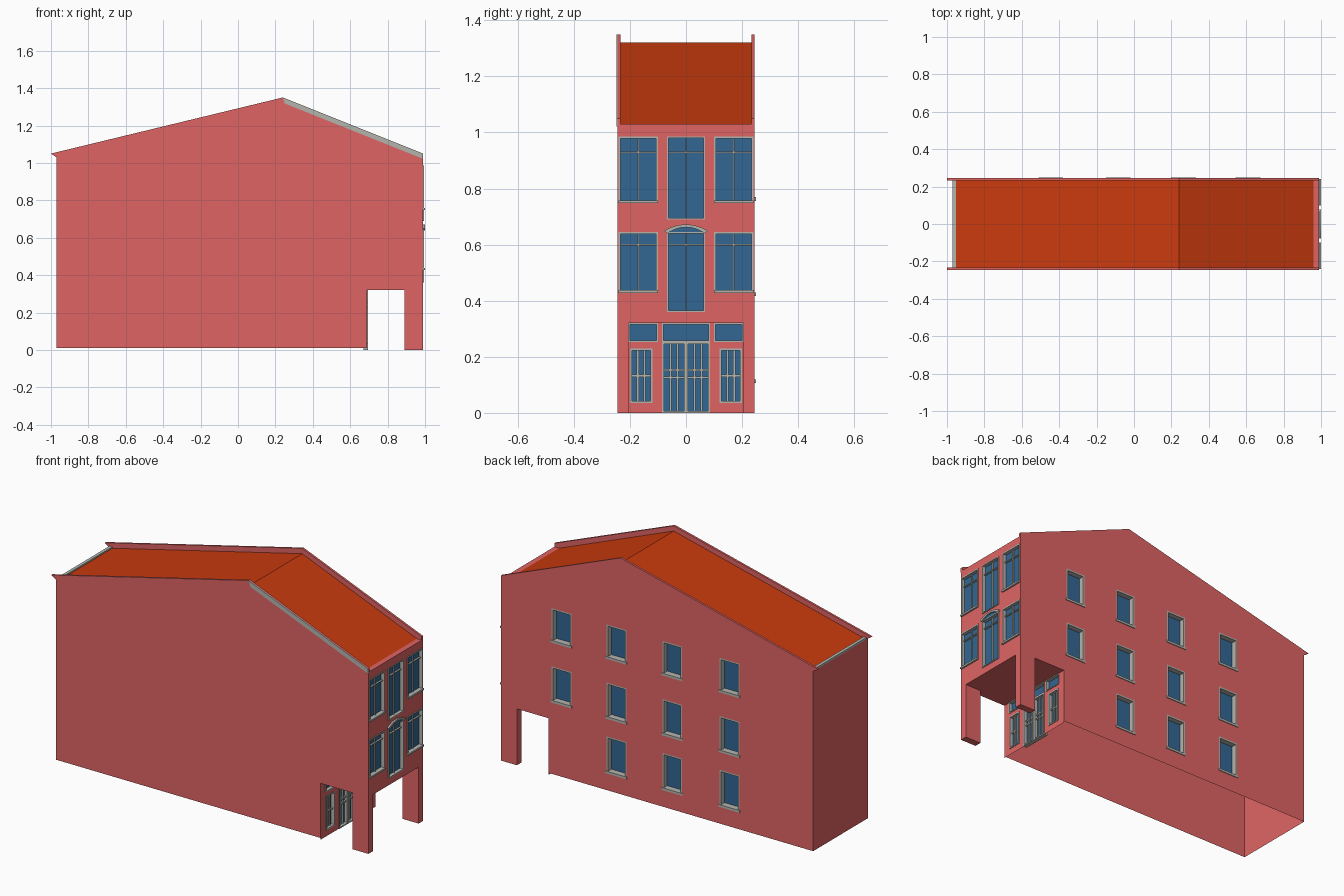
import bpy, bmesh
from mathutils import Vector

if "Cube" in bpy.data.objects:
    bpy.data.objects.remove(bpy.data.objects["Cube"])

Z = Vector((0, 0, 1))
EAST, WEST = Vector((1, 0, 0)), Vector((-1, 0, 0))
NORTH, SOUTH = Vector((0, 1, 0)), Vector((0, -1, 0))
HY = 0.245                      # half width of the house
XF, XB, XD = 0.99, -0.97, 0.69  # street front, rear wall, recessed door wall
EAVE, HEAD = 1.03, 0.32         # eave height, arcade ceiling height


def material(name, rgb):
    m = bpy.data.materials.new(name)
    m.diffuse_color = (*rgb, 1)
    m.use_nodes = True
    m.node_tree.nodes["Principled BSDF"].inputs["Base Color"].default_value = m.diffuse_color
    return m


PINK = material("pink_wall", (0.74, 0.127, 0.127))
ORANGE = material("orange_roof", (0.58, 0.042, 0.004))
BLUE = material("blue_glass", (0.032, 0.135, 0.29))
GREY = material("grey_trim", (0.46, 0.46, 0.43))
parts = {}


def part(name, mat):
    return parts.setdefault(name, (bmesh.new(), mat))[0]


def at(n, off, u, v, d):
    # wall coordinates: u right and v up seen from outside, d inward
    return Z.cross(n) * u + Z * v + n * (off - d)


def face(bm, pts):
    return bm.faces.new([bm.verts.new(p) for p in pts])


def prism(bm, n, off, pts, d0, d1):
    a = [bm.verts.new(at(n, off, u, v, d0)) for u, v in pts]
    b = [bm.verts.new(at(n, off, u, v, d1)) for u, v in pts]
    k = len(pts)
    fs = [bm.faces.new(a), bm.faces.new(b[::-1])]
    fs += [bm.faces.new((a[i], b[i], b[(i + 1) % k], a[(i + 1) % k])) for i in range(k)]
    bmesh.ops.recalc_face_normals(bm, faces=fs)


def bar(bm, n, off, u0, u1, v0, v1, d0, d1):
    prism(bm, n, off, [(u0, v0), (u1, v0), (u1, v1), (u0, v1)], d0, d1)


def wall(name, n, off, u0, u1, v0, v1, holes=()):
    # flat wall split on a grid, leaving out the cells inside openings
    bm = part(name, PINK)
    us = sorted({u0, u1} | {h[i] for h in holes for i in (0, 1)})
    vs = sorted({v0, v1} | {h[i] for h in holes for i in (2, 3)})
    for a, b in zip(us, us[1:]):
        for c, d in zip(vs, vs[1:]):
            mu, mv = (a + b) / 2, (c + d) / 2
            if not any(h[0] < mu < h[1] and h[2] < mv < h[3] for h in holes):
                face(bm, [at(n, off, *p, 0) for p in ((a, c), (b, c), (b, d), (a, d))])
    bmesh.ops.remove_doubles(bm, verts=bm.verts, dist=1e-5)


def window(prefix, n, off, hole, mull=(), trans=(), w=0.007, out=0.004, deep=0.02, bw=0.005):
    u0, u1, v0, v1 = hole
    f, g = part(prefix + "_frames", GREY), part(prefix + "_glass", BLUE)
    for a, b in ((u0, u0 + w), (u1 - w, u1)):
        bar(f, n, off, a, b, v0, v1, -out, deep)
    for a, b in ((v0, v0 + w), (v1 - w, v1)):
        bar(f, n, off, u0 + w, u1 - w, a, b, -out, deep)
    for m in mull:
        bar(f, n, off, m - bw / 2, m + bw / 2, v0 + w, v1 - w, deep - 0.012, deep)
    for t in trans:
        bar(f, n, off, u0 + w, u1 - w, t - bw / 2, t + bw / 2, deep - 0.014, deep)
    face(g, [at(n, off, *p, deep - 0.004) for p in ((u0, v0), (u1, v0), (u1, v1), (u0, v1))])


# Street front: two floors of three windows
front = []
for v0, v1, t, c0, c1 in ((0.75, 0.985, 0.93, 0.69, 0.985), (0.43, 0.645, 0.6, 0.36, 0.645)):
    for a, b in ((-0.24, -0.1), (0.1, 0.24)):
        front.append((a, b, v0, v1))
        window("front_window", EAST, XF, front[-1], [(a + b) / 2], [t])
        bar(part("front_sills", GREY), EAST, XF, a, b, v0 - 0.002, v0 + 0.008, -0.01, 0)
    front.append((-0.067, 0.067, c0, c1))
    window("front_window", EAST, XF, front[-1], [0], [t], w=0.005)
wall("front_wall", EAST, XF, -HY, HY, HEAD, EAVE, front)

# Arched head over the middle window
us = [i / 6 - 1 for i in range(13)]
inner = [(0.067 * u, 0.64 + 0.022 * (1 - u * u)) for u in us]
outer = [(0.077 * u, 0.65 + 0.022 * (1 - u * u)) for u in us]
prism(part("arch_glass", BLUE), EAST, XF, inner, -0.002, 0)
for i in range(12):
    prism(part("arch_moulding", GREY), EAST, XF,
          [inner[i], inner[i + 1], outer[i + 1], outer[i]], -0.01, 0)

# Recessed door wall with side windows, top lights and double door
low = []
for s in (-1, 1):
    a, b = sorted((s * 0.12, s * 0.2))
    low.append((a, b, 0.035, 0.23))
    window("entrance_window", EAST, XD, low[-1], [a + 0.028, b - 0.028], [0.132], bw=0.008)
    a, b = sorted((s * 0.1, s * 0.205))
    low.append((a, b, 0.253, HEAD))
    window("entrance_window", EAST, XD, low[-1], w=0.005)
low.append((-0.085, 0.085, 0.253, HEAD))
window("entrance_window", EAST, XD, low[-1], w=0.005)
low.append((-0.085, 0.085, 0.0, 0.253))
window("door", EAST, XD, low[-1], [-0.055, -0.03, 0.03, 0.055], [0.127, 0.153], bw=0.007)
bar(part("door_frames", GREY), EAST, XD, -0.008, 0.008, 0, 0.253, 0, 0.02)
wall("entrance_wall", EAST, XD, -HY, HY, 0, HEAD, low)

# Side walls with the passage opening, and the windowed north side
wall("south_wall", SOUTH, HY, XB, XF, 0.01, EAVE, [(XD, XF, 0.01, HEAD)])
side = []
for j, (v0, v1) in enumerate(((0.11, 0.315), (0.42, 0.62), (0.76, 0.95))):
    for i, x in enumerate((0.61, 0.265, -0.085, -0.445)):
        if i or j:
            side.append((-x - 0.062, -x + 0.062, v0, v1))
            window("side_window", NORTH, HY, side[-1], w=0.009, out=0, deep=0.035)
            bar(part("side_sills", GREY), NORTH, HY, -x - 0.066, -x + 0.066,
                v0 - 0.004, v0 + 0.009, -0.004, 0.03)
wall("north_wall", NORTH, HY, -XF, -XB, 0.01, EAVE, side + [(-XF, -XD, 0.01, HEAD)])
wall("rear_wall", WEST, -XB, -HY, HY, 0.01, EAVE)

# Arcade ceiling and front legs
face(part("arcade_ceiling", PINK),
     [(XD, -HY, HEAD), (XD, HY, HEAD), (XF, HY, HEAD), (XF, -HY, HEAD)])
for u0, u1 in ((-HY, -0.205), (0.205, HY)):
    bar(part("front_legs", PINK), EAST, XF, u0, u1, 0, HEAD, 0, 0.1)

# Gable parapets rising over the roof
gable = [(XB, EAVE), (XF, EAVE), (XF, 1.05), (0.24, 1.35), (-1, 1.05)]
prism(part("south_parapet", PINK), SOUTH, HY, gable, 0, 0.012)
prism(part("north_parapet", PINK), NORTH, HY, [(-x, z) for x, z in gable], 0, 0.012)
prism(part("parapet_trim", GREY), SOUTH, HY,
      [(0.24, 1.35), (0.25, 1.318), (XF, 1.022), (XF, 1.05)], -0.002, 0.004)

# Roof slopes, front ledge and rear gutter
y = HY - 0.012
profile = [(-0.96, EAVE), (0.24, 1.32), (0.96, EAVE)]
for (x0, z0), (x1, z1) in zip(profile, profile[1:]):
    face(part("roof", ORANGE), [(x0, -y, z0), (x1, -y, z1), (x1, y, z1), (x0, y, z0)])
face(part("front_ledge", PINK), [(0.96, -y, EAVE), (XF, -y, EAVE), (XF, y, EAVE), (0.96, y, EAVE)])
bar(part("rear_gutter", GREY), WEST, -XB, -y, y, 1.02, 1.04, 0, 0.018)

for name, (bm, mat) in parts.items():
    me = bpy.data.meshes.new(name)
    bm.to_mesh(me)
    bm.free()
    me.materials.append(mat)
    bpy.context.collection.objects.link(bpy.data.objects.new(name, me))
